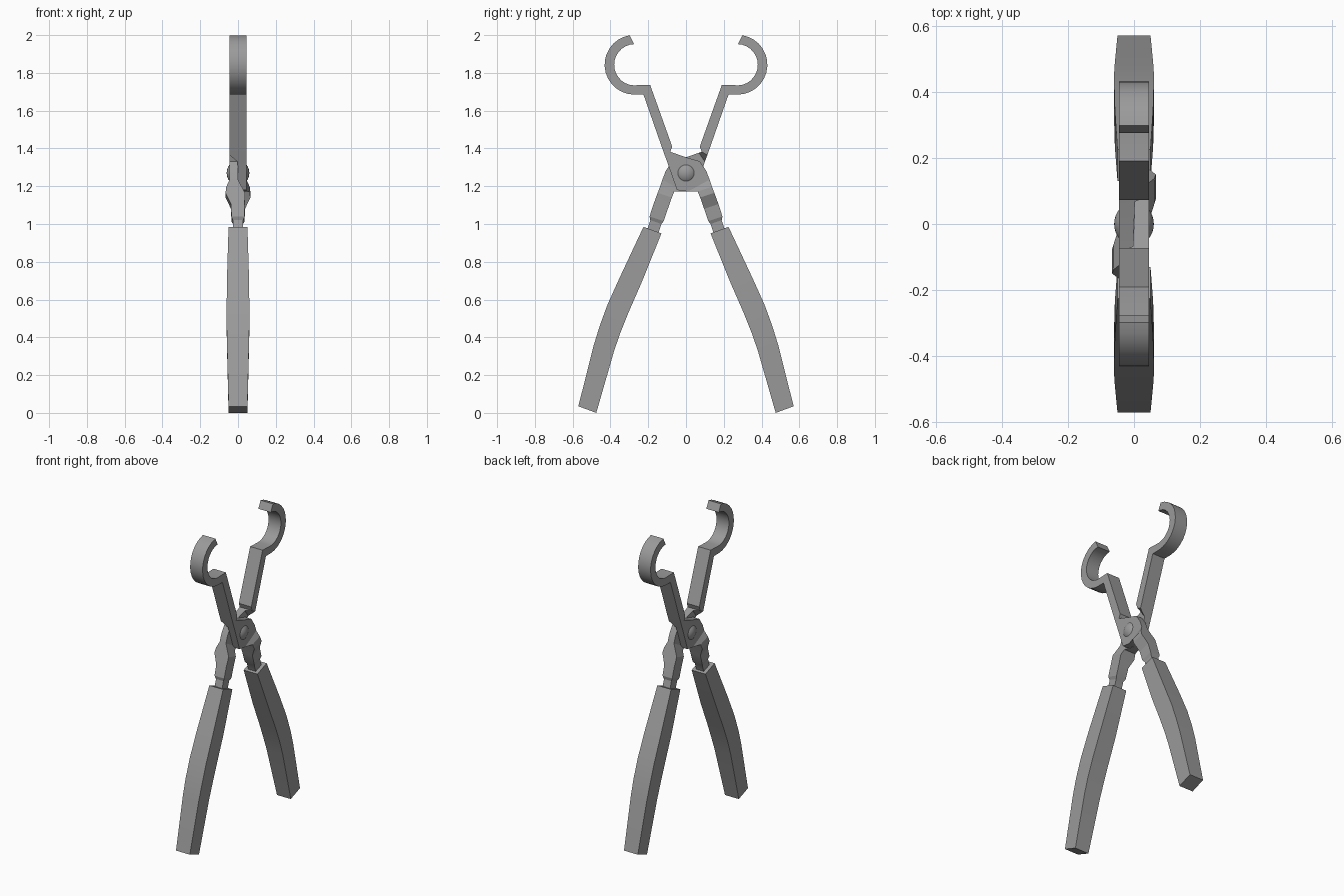
import bpy, bmesh, math

if "Cube" in bpy.data.objects:
    bpy.data.objects.remove(bpy.data.objects["Cube"])

# Dark grey steel
steel = bpy.data.materials.new("dark_grey")
steel.diffuse_color = (0.18, 0.18, 0.18, 1)
steel.use_nodes = True
steel.node_tree.nodes["Principled BSDF"].inputs["Base Color"].default_value = steel.diffuse_color
steel.diffuse_color = (0.325, 0.325, 0.325, 1)
steel.use_nodes = True
steel.node_tree.nodes["Principled BSDF"].inputs["Base Color"].default_value = steel.diffuse_color


def finish(ob, angle):
    ob.data.materials.append(steel)
    bpy.ops.object.select_all(action='DESELECT')
    ob.select_set(True)
    bpy.context.view_layer.objects.active = ob
    bpy.ops.object.shade_smooth_by_angle(angle=math.radians(angle))


def loft(name, stations, s):
    """Rectangular sections: (y1, z1, y2, z2, xmin, xmax); s=-1 turns the part 180 deg about z."""
    bm = bmesh.new()
    rings = []
    for y1, z1, y2, z2, x0, x1 in stations:
        pts = [(x0, y1, z1), (x1, y1, z1), (x1, y2, z2), (x0, y2, z2)]
        rings.append([bm.verts.new((s * x, s * y, z)) for x, y, z in pts])
    for a, b in zip(rings, rings[1:]):
        for i in range(4):
            j = (i + 1) % 4
            bm.faces.new((a[i], a[j], b[j], b[i]))
    bm.faces.new(rings[0])
    bm.faces.new(rings[-1])
    bmesh.ops.recalc_face_normals(bm, faces=bm.faces)
    me = bpy.data.meshes.new(name)
    bm.to_mesh(me)
    bm.free()
    ob = bpy.data.objects.new(name, me)
    bpy.context.collection.objects.link(ob)
    finish(ob, 20)


# Curved hook at the jaw tip
T = 0.045
arm = []
N = 14
for i in range(N + 1):
    t = i / N
    ao = math.radians(99 + 169 * t)
    ai = math.radians(91 + 177 * t)
    arm.append((-0.273 + 0.158 * math.cos(ao), 1.843 + 0.158 * math.sin(ao),
                -0.273 + 0.107 * math.cos(ai), 1.843 + 0.109 * math.sin(ai), -T, T))

# Straight jaw, half-lapped pivot plate, stem with shoulder bump, neck
arm += [
    (-0.225, 1.685, -0.19, 1.737, -T, T),
    (-0.122, 1.39, -0.073, 1.41, -T, T),
    (-0.113, 1.365, -0.083, 1.382, -T, T),
    (-0.1, 1.33, -0.068, 1.377, -0.003, T),
    (-0.088, 1.295, 0.0, 1.353, 0, T),
    (-0.067, 1.235, 0.073, 1.332, 0, T),
    (-0.048, 1.18, 0.107, 1.282, 0, T),
    (0.01, 1.172, 0.125, 1.235, 0, T),
    (0.062, 1.172, 0.138, 1.197, -0.02, 0.062),
    (0.075, 1.14, 0.15, 1.165, -0.037, 0.066),
    (0.096, 1.08, 0.172, 1.105, -0.035, 0.037),
    (0.118, 1.015, 0.193, 1.04, -0.035, 0.035),
    (0.13, 1.0, 0.189, 1.02, -0.027, 0.027),
    (0.147, 0.95, 0.205, 0.97, -0.027, 0.027),
]

# Thick bowed grip
grip = [(y1, z1, y2, z2, -h, h) for y1, z1, y2, z2, h in [
    (0.13, 0.95, 0.225, 0.985, 0.05),
    (0.235, 0.69, 0.347, 0.725, 0.058),
    (0.305, 0.53, 0.415, 0.575, 0.06),
    (0.347, 0.425, 0.457, 0.46, 0.06),
    (0.38, 0.33, 0.488, 0.36, 0.058),
    (0.475, 0.0, 0.57, 0.035, 0.05)]]

for side, s in (("front", 1), ("back", -1)):
    loft(side + "_arm", arm, s)
    loft(side + "_grip", grip, s)

# Domed pivot rivet through both plates
bpy.ops.mesh.primitive_uv_sphere_add(segments=24, ring_count=16, radius=1,
                                     location=(0, 0, 1.27), rotation=(0, math.pi / 2, 0))
rivet = bpy.context.object
rivet.name = "pivot_rivet"
rivet.scale = (0.066, 0.066, 0.06)
finish(rivet, 40)
